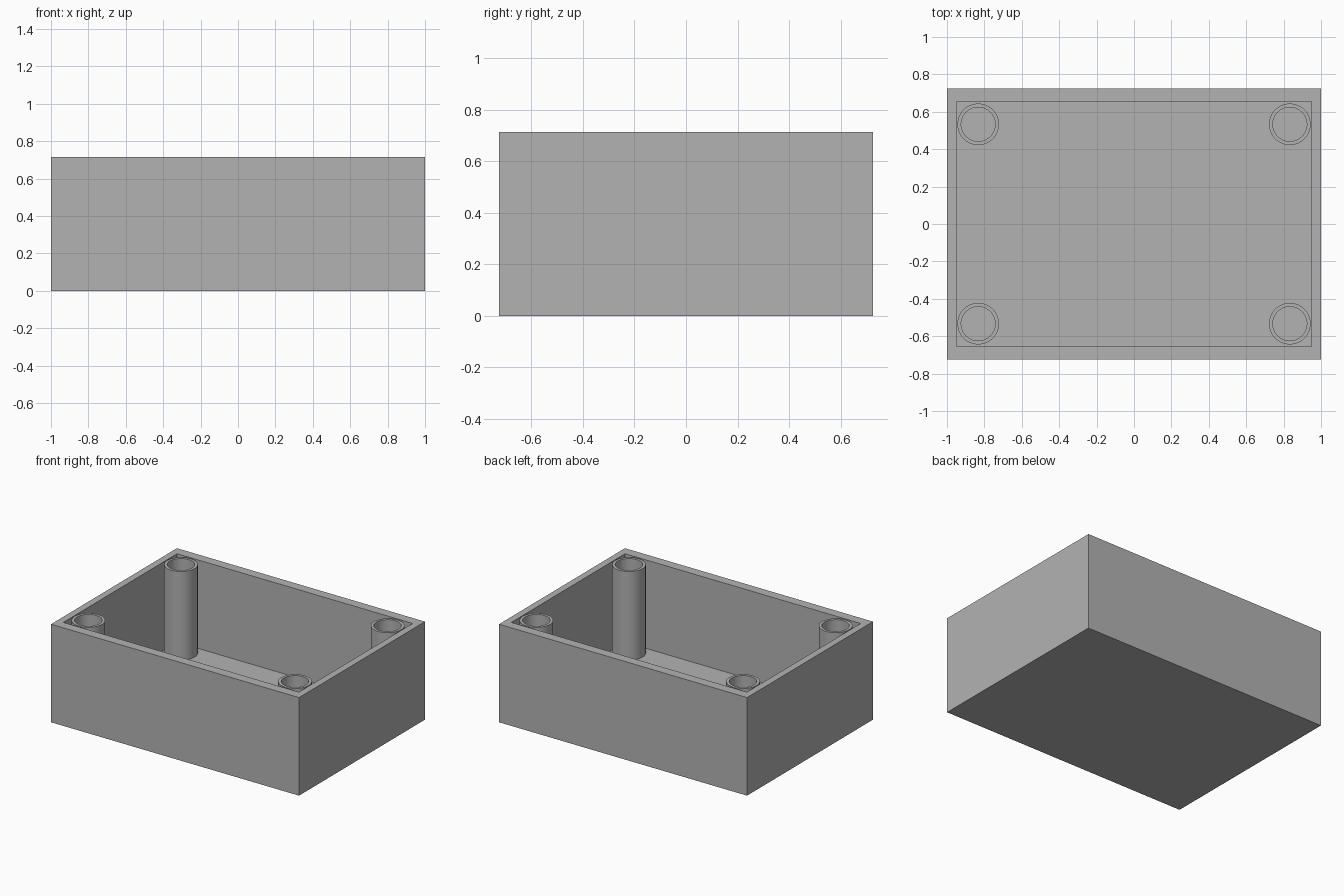
import bpy, bmesh, math
from mathutils import Vector

old = bpy.data.objects.get("Cube")
if old:
    bpy.data.objects.remove(old, do_unlink=True)

LENGTH, DEPTH, HEIGHT = 2.0, 1.45, 0.715
INNER_LENGTH, INNER_DEPTH, FLOOR = 1.9, 1.31, 0.07
POST_X, POST_Y, POST_R, HOLE_R = 0.833, 0.533, 0.111, 0.091
SIDES = 64

grey = bpy.data.materials.new("plain grey")
grey.use_nodes = True
colour = (0.45, 0.45, 0.45, 1)
grey.diffuse_color = colour
grey.node_tree.nodes["Principled BSDF"].inputs["Base Color"].default_value = colour


def add_object(name, bm):
    bmesh.ops.recalc_face_normals(bm, faces=bm.faces)
    mesh = bpy.data.meshes.new(name)
    bm.to_mesh(mesh)
    bm.free()
    mesh.materials.append(grey)
    obj = bpy.data.objects.new(name, mesh)
    bpy.context.collection.objects.link(obj)
    return obj


# Open box: block, rim, then cavity pushed down to the floor
bm = bmesh.new()
bmesh.ops.create_cube(bm, size=1)
bmesh.ops.scale(bm, verts=bm.verts, vec=(LENGTH, DEPTH, HEIGHT))
bmesh.ops.translate(bm, verts=bm.verts, vec=(0, 0, HEIGHT / 2))
bm.faces.ensure_lookup_table()
top = max(bm.faces, key=lambda f: f.calc_center_median().z)
for scale, drop in (((INNER_LENGTH / LENGTH, INNER_DEPTH / DEPTH, 1), 0),
                    ((1, 1, 1), FLOOR - HEIGHT)):
    new = bmesh.ops.extrude_discrete_faces(bm, faces=[top])
    top = new["faces"][0]
    bmesh.ops.scale(bm, verts=top.verts, vec=scale)
    bmesh.ops.translate(bm, verts=top.verts, vec=(0, 0, drop))
add_object("open_box", bm)


# Hollow corner posts: a wall section spun round the post axis
def add_post(name, x, y):
    bm = bmesh.new()
    section = [(HOLE_R, FLOOR), (POST_R, FLOOR), (POST_R, HEIGHT), (HOLE_R, HEIGHT)]
    verts = [bm.verts.new((r, 0, z)) for r, z in section]
    edges = [bm.edges.new((verts[i - 1], verts[i])) for i in range(len(verts))]
    bmesh.ops.spin(bm, geom=verts + edges, cent=Vector(), axis=(0, 0, 1),
                   angle=math.tau, steps=SIDES, use_merge=True)
    bmesh.ops.remove_doubles(bm, verts=bm.verts, dist=0.0001)
    post = add_object(name, bm)
    post.location = (x, y, 0)
    bpy.ops.object.select_all(action="DESELECT")
    post.select_set(True)
    bpy.context.view_layer.objects.active = post
    bpy.ops.object.shade_smooth_by_angle(angle=math.radians(30))


for side, sx in (("left", 1), ("right", -1)):
    for end, sy in (("front", -1), ("back", 1)):
        add_post(f"{end}_{side}_post", sx * POST_X, sy * POST_Y)
